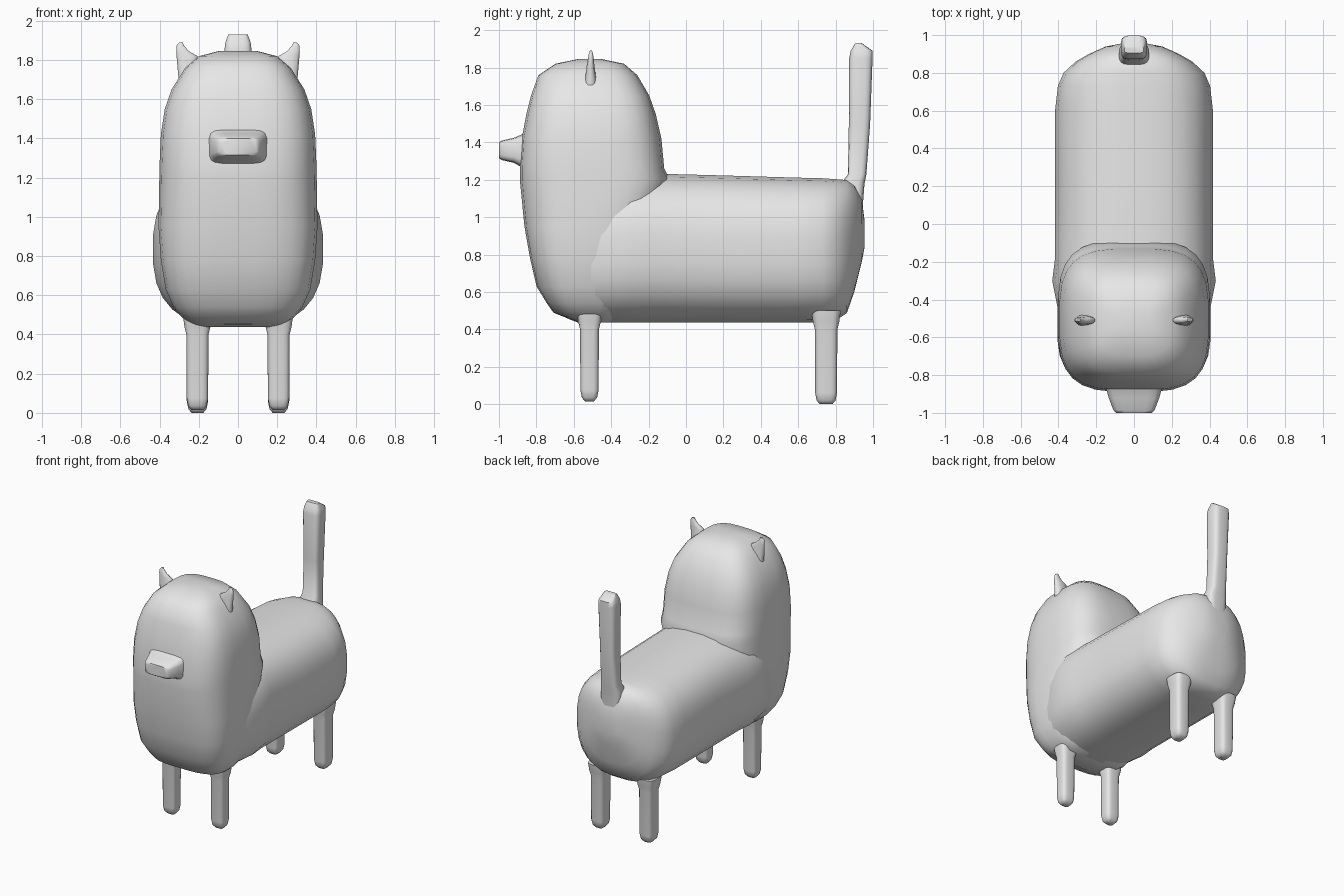
import bpy, bmesh, math

grey = bpy.data.materials.new("plain_grey")
grey.diffuse_color = (0.8, 0.8, 0.8, 1)


def loft(name, rings, axis="z", power=3.0, sides=24, flip=1):
    """Skin superellipse rings (t, a0, a1, b0, b1); a is x, b is y or z."""
    bm = bmesh.new()
    loops = []
    for t, a0, a1, b0, b1 in rings:
        loop = []
        for i in range(sides):
            ang = 2 * math.pi * (i + 0.5) / sides
            c, s = math.cos(ang), math.sin(ang)
            a = (a0 + a1) / 2 + (a1 - a0) / 2 * math.copysign(abs(c) ** (2 / power), c)
            b = (b0 + b1) / 2 + (b1 - b0) / 2 * math.copysign(abs(s) ** (2 / power), s)
            loop.append(bm.verts.new((a * flip, b, t) if axis == "z" else (a * flip, t, b)))
        loops.append(loop)
    for lo, hi in zip(loops, loops[1:]):
        for i in range(sides):
            j = (i + 1) % sides
            bm.faces.new((lo[i], lo[j], hi[j], hi[i]))
    bm.faces.new(loops[0])
    bm.faces.new(loops[-1])
    bmesh.ops.recalc_face_normals(bm, faces=bm.faces[:])
    mesh = bpy.data.meshes.new(name)
    bm.to_mesh(mesh)
    bm.free()
    mesh.materials.append(grey)
    obj = bpy.data.objects.new(name, mesh)
    bpy.context.collection.objects.link(obj)
    bpy.ops.object.select_all(action="DESELECT")
    obj.select_set(True)
    bpy.context.view_layer.objects.active = obj
    bpy.ops.object.shade_smooth_by_angle(angle=math.radians(50))
    return obj


# Long barrel body: y, half width, bottom, top
body = [(-0.62, 0.36, 0.45, 1.16), (-0.45, 0.405, 0.435, 1.22), (-0.3, 0.435, 0.435, 1.235),
        (-0.18, 0.42, 0.435, 1.235), (0.2, 0.42, 0.435, 1.225), (0.6, 0.42, 0.435, 1.213),
        (0.73, 0.405, 0.435, 1.21), (0.8, 0.375, 0.445, 1.205), (0.86, 0.31, 0.485, 1.2),
        (0.9, 0.24, 0.6, 1.175), (0.94, 0.15, 0.76, 1.1), (0.955, 0.07, 0.84, 0.98)]
loft("body", [(y, -w, w, lo, hi) for y, w, lo, hi in body], "y", 2.65, 28)

# Upright chest and head in one shape: z, half width, front, back
head = [(0.437, 0.22, -0.58, -0.4), (0.49, 0.29, -0.71, -0.33), (0.54, 0.33, -0.745, -0.3),
        (0.63, 0.37, -0.8, -0.27), (0.78, 0.395, -0.835, -0.23), (0.95, 0.407, -0.865, -0.18),
        (1.2, 0.403, -0.89, -0.085), (1.26, 0.402, -0.89, -0.115), (1.42, 0.395, -0.88, -0.13),
        (1.55, 0.375, -0.855, -0.16), (1.65, 0.34, -0.83, -0.195), (1.76, 0.27, -0.79, -0.26),
        (1.82, 0.2, -0.7, -0.33), (1.845, 0.1, -0.58, -0.45)]
loft("chest_and_head", [(z, -w, w, f, b) for z, w, f, b in head], "z", 3.3, 28)

# Blunt snout flaring into the face
snout = [(-0.84, 0.16, 1.25, 1.46), (-0.885, 0.145, 1.27, 1.44), (-0.92, 0.135, 1.29, 1.425),
         (-0.985, 0.11, 1.305, 1.41), (-1.0, 0.095, 1.315, 1.4)]
loft("snout", [(y, -w, w, lo, hi) for y, w, lo, hi in snout], "y", 5, 16)

# Upright tail with a slanted growth toward the tip
tail = [(1.05, 0.08, 0.82, 0.945), (1.18, 0.08, 0.83, 0.955), (1.23, 0.066, 0.865, 0.965),
        (1.5, 0.062, 0.87, 0.985), (1.85, 0.07, 0.872, 0.998), (1.89, 0.065, 0.88, 0.998),
        (1.93, 0.05, 0.905, 0.94)]
loft("tail", [(z, -w, w, f, b) for z, w, f, b in tail], "z", 4, 16)

# Ears and legs, mirrored left and right
ear = [(1.66, 0.25, 0.3, -0.545, -0.475), (1.74, 0.21, 0.308, -0.54, -0.48),
       (1.82, 0.205, 0.315, -0.53, -0.49), (1.845, 0.25, 0.316, -0.525, -0.493),
       (1.875, 0.276, 0.313, -0.52, -0.497), (1.89, 0.282, 0.3, -0.514, -0.502)]


def leg(y0, y1, foot):
    rows = [(foot, -0.025), (foot + 0.02, -0.008), (foot + 0.06, 0), (0.4, 0.002), (0.44, 0.012), (0.5, 0.02)]
    return [(z, 0.152 - g, 0.262 + g, y0 - g, y1 + g) for z, g in rows]


for side, sign in (("left", 1), ("right", -1)):
    loft("ear_" + side, ear, "z", 2.4, 12, sign)
    loft("front_leg_" + side, leg(-0.565, -0.467, 0.015), "z", 4, 16, sign)
    loft("hind_leg_" + side, leg(0.69, 0.808, 0.0), "z", 4, 16, sign)
